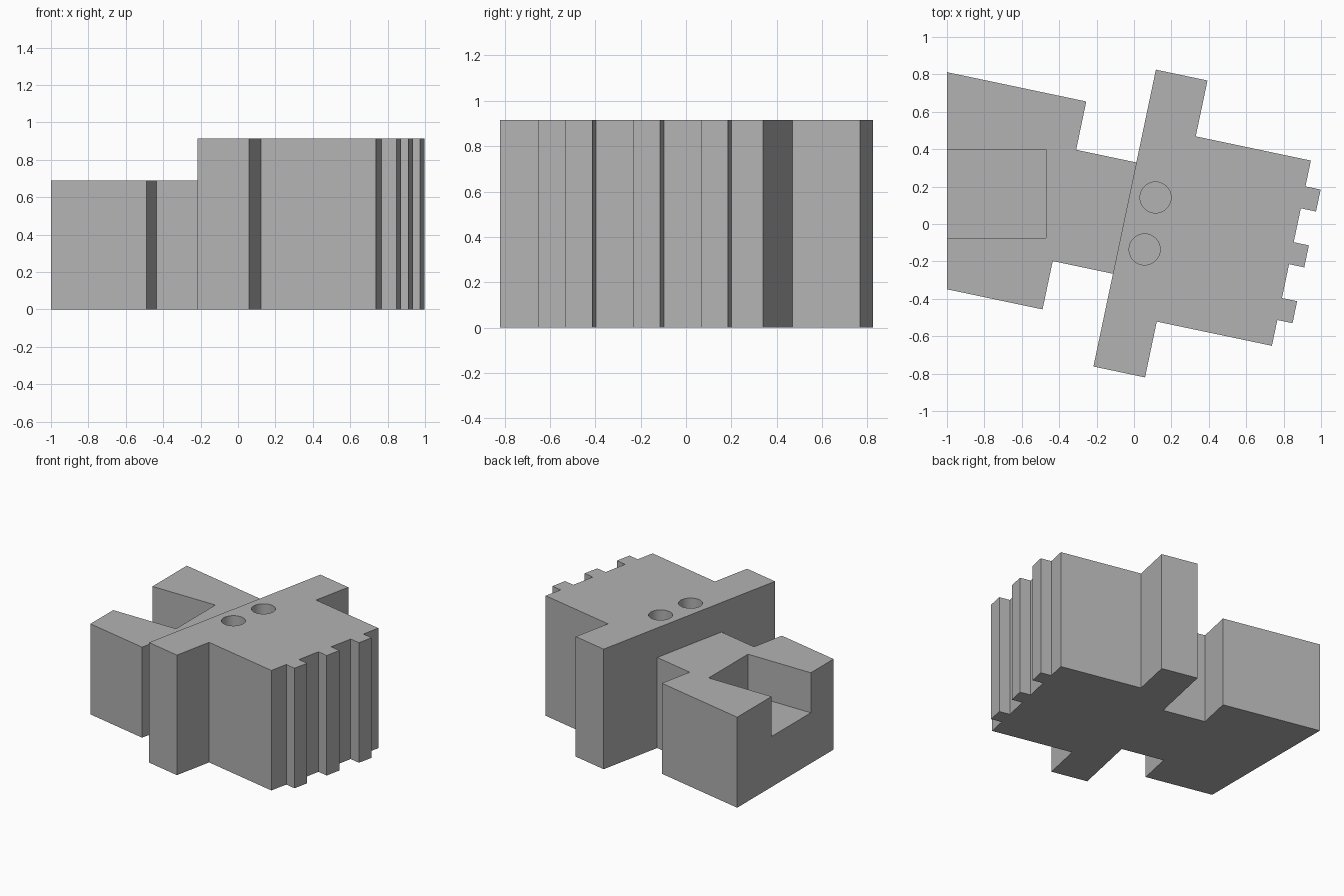
import bpy
import bmesh
from math import radians
from mathutils import Matrix

cube = bpy.data.objects.get("Cube")
if cube:
    bpy.data.objects.remove(cube, do_unlink=True)

# The block's own axes are turned a little from the world axes
TURN = Matrix.Translation((-0.05, 0.0315, 0)) @ Matrix.Rotation(radians(-11.88), 4, "Z")
TALL, LOW, SLOT_FLOOR, HOLE_FLOOR = 0.915, 0.69, 0.385, 0.6

grey = bpy.data.materials.new("plain grey")
grey.use_nodes = True
colour = (0.45, 0.45, 0.45, 1)
grey.diffuse_color = colour
grey.node_tree.nodes["Principled BSDF"].inputs["Base Color"].default_value = colour


def add_object(name, bm, matrix=Matrix()):
    bm.transform(matrix)
    bmesh.ops.recalc_face_normals(bm, faces=bm.faces)
    mesh = bpy.data.meshes.new(name)
    bm.to_mesh(mesh)
    bm.free()
    mesh.materials.append(grey)
    obj = bpy.data.objects.new(name, mesh)
    bpy.context.collection.objects.link(obj)
    return obj


def prism(name, outline, height, matrix):
    bm = bmesh.new()
    face = bm.faces.new([bm.verts.new((x, y, 0)) for x, y in outline])
    top = bmesh.ops.extrude_face_region(bm, geom=[face])["geom"]
    verts = [g for g in top if isinstance(g, bmesh.types.BMVert)]
    bmesh.ops.translate(bm, vec=(0, 0, height), verts=verts)
    return add_object(name, bm, matrix)


def box(name, low, high, matrix=Matrix()):
    bm = bmesh.new()
    bmesh.ops.create_cube(bm, size=1)
    size = [b - a for a, b in zip(low, high)]
    middle = [(a + b) / 2 for a, b in zip(low, high)]
    place = Matrix.Translation(middle) @ Matrix.Diagonal((*size, 1))
    return add_object(name, bm, matrix @ place)


def cylinder(name, x, y, radius, bottom, top):
    bm = bmesh.new()
    bmesh.ops.create_cone(bm, cap_ends=True, segments=48, radius1=radius,
                          radius2=radius, depth=top - bottom)
    return add_object(name, bm, TURN @ Matrix.Translation((x, y, (bottom + top) / 2)))


# Symmetric outline: rear block, neck, cross arms, front block with three ribs
half = [(-1.4, 0.568), (-0.329, 0.568), (-0.329, 0.304), (0, 0.304),
        (0, 0.811), (0.282, 0.811), (0.282, 0.506), (0.911, 0.506)]
for y in (0.305, 0):
    half += [(0.911, y + 0.06), (0.994, y + 0.06)]
    if y:
        half += [(0.994, y - 0.06), (0.911, y - 0.06)]
outline = half + [(x, -y) for x, y in reversed(half)]
body = prism("notched_block", outline, TALL, TURN)

# Cutters: lowered rear deck, straight rear end, open slot and two round holes
cutters = [
    box("rear_deck_cutter", (-2, -1, LOW), (0, 1, 2), TURN),
    box("rear_end_cutter", (-2, -2, -1), (-1, 2, 2)),
    box("slot_cutter", (-1.5, -0.075, SLOT_FLOOR), (-0.47, 0.398, 1.5)),
]
for side, y in (("left", 0.142), ("right", -0.142)):
    cutters.append(cylinder(side + "_hole_cutter", 0.139, y, 0.083, HOLE_FLOOR, 1.2))

bpy.ops.object.select_all(action="DESELECT")
bpy.context.view_layer.objects.active = body
body.select_set(True)
for cutter in cutters:
    cut = body.modifiers.new(cutter.name, "BOOLEAN")
    cut.operation = "DIFFERENCE"
    cut.solver = "EXACT"
    cut.object = cutter
    bpy.ops.object.modifier_apply(modifier=cut.name)
for cutter in cutters:
    bpy.data.objects.remove(cutter, do_unlink=True)

# Smooth hole walls, crisp block edges
bpy.ops.object.shade_smooth_by_angle(angle=radians(30))
